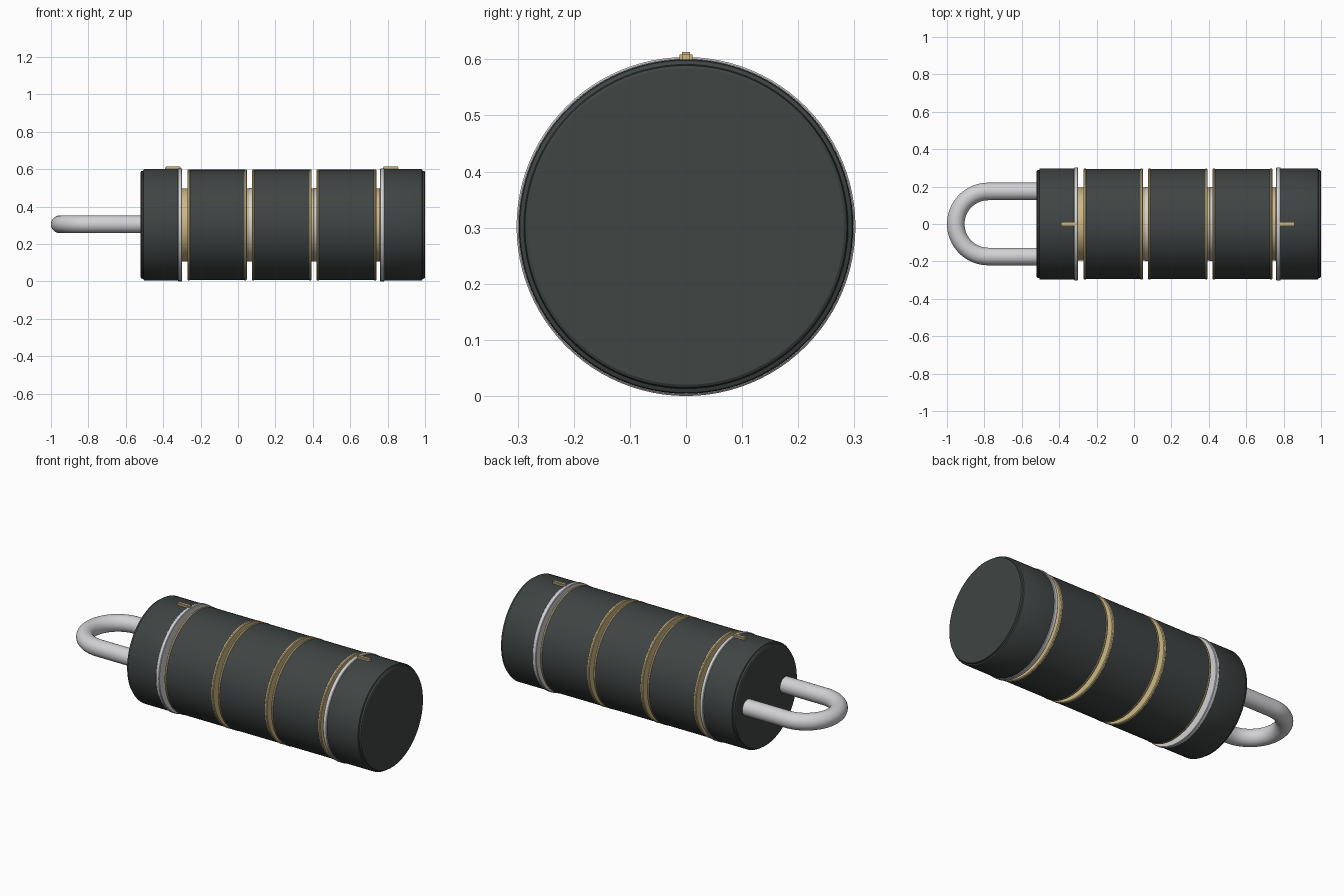
import bpy, bmesh, math
from mathutils import Matrix

if "Cube" in bpy.data.objects:
    bpy.data.objects.remove(bpy.data.objects["Cube"])

AXIS_Z = 0.302


def material(name, color, metallic=0.0):
    m = bpy.data.materials.new(name)
    m.use_nodes = True
    m.diffuse_color = (*color, 1)
    bsdf = m.node_tree.nodes["Principled BSDF"]
    bsdf.inputs["Base Color"].default_value = (*color, 1)
    bsdf.inputs["Roughness"].default_value = 0.45
    return m


charcoal = material("charcoal", (0.050, 0.058, 0.057))
brass = material("brass", (0.62, 0.48, 0.23))
steel = material("steel", (0.64, 0.64, 0.66))


def finish(bm, name, mat, smooth=True):
    bmesh.ops.recalc_face_normals(bm, faces=bm.faces)
    mesh = bpy.data.meshes.new(name)
    bm.to_mesh(mesh)
    bm.free()
    mesh.materials.append(mat)
    ob = bpy.data.objects.new(name, mesh)
    bpy.context.collection.objects.link(ob)
    if smooth:
        bpy.ops.object.select_all(action="DESELECT")
        bpy.context.view_layer.objects.active = ob
        ob.select_set(True)
        bpy.ops.object.shade_smooth_by_angle(angle=math.radians(30))
    return ob


def lathe(name, profile, mat, sides=96):
    """Solid turned around the long axis from (x, radius) pairs."""
    bm = bmesh.new()
    rings = []
    for x, r in profile:
        rings.append([bm.verts.new((x, r * math.cos(a), AXIS_Z + r * math.sin(a)))
                      for a in (math.tau * i / sides for i in range(sides))])
    for lower, upper in zip(rings, rings[1:]):
        for i in range(sides):
            j = (i + 1) % sides
            bm.faces.new((lower[i], lower[j], upper[j], upper[i]))
    bm.faces.new(rings[0])
    bm.faces.new(rings[-1])
    return finish(bm, name, mat)


def disc(name, x0, x1, radius, bevel, mat):
    return lathe(name, [(x0, radius - bevel), (x0 + bevel, radius),
                        (x1 - bevel, radius), (x1, radius - bevel)], mat)


# Inner core seen in the gaps
lathe("core", [(-0.32, 0.195), (0.78, 0.195)], brass)
for i, x in enumerate((0.058, 0.404, 0.757)):
    disc(f"core_washer_{i + 1}", x, x + 0.018, 0.197, 0.001, steel)

# End caps with a small stepped outer edge, collar and index mark
for side, outer, inner, mark in (("right", -0.52, -0.315, -0.347),
                                 ("left", 1.0, 0.78, 0.817)):
    d = 1 if inner > outer else -1
    lathe(f"{side}_end_cap", [(outer, 0.282), (outer + d * 0.003, 0.287),
                              (outer + d * 0.013, 0.289), (outer + d * 0.016, 0.296),
                              (outer + d * 0.020, 0.298), (inner, 0.298)], charcoal)
    disc(f"{side}_collar", inner - 0.006 if d > 0 else inner - 0.02,
         inner + 0.016 if d > 0 else inner + 0.004, 0.302, 0.003, steel)
    bm = bmesh.new()
    bmesh.ops.create_cube(bm, size=1, matrix=Matrix.Translation((mark, 0, 0.602))
                          @ Matrix.Diagonal((0.084, 0.023, 0.022, 1)))
    bmesh.ops.bevel(bm, geom=bm.edges[:], offset=0.004, segments=2, affect="EDGES")
    finish(bm, f"{side}_index_mark", brass)

# Three rotating dials with brass rims
for i, (x0, x1) in enumerate(((-0.27, 0.047), (0.075, 0.394), (0.420, 0.740))):
    disc(f"dial_{i + 1}", x0 + 0.005, x1 - 0.005, 0.295, 0.002, charcoal)
    disc(f"dial_{i + 1}_rim_a", x0, x0 + 0.015, 0.297, 0.004, brass)
    disc(f"dial_{i + 1}_rim_b", x1 - 0.015, x1, 0.297, 0.004, brass)

# Shackle: round bar swept along a U path
bend, reach, bar = 0.174, -0.779, 0.047
path = [(-0.45, bend, 0, 1)]
for k in range(33):
    a = math.pi / 2 + math.pi * k / 32
    path.append((reach + bend * math.cos(a), bend * math.sin(a), math.cos(a), math.sin(a)))
path.append((-0.45, -bend, 0, -1))
bm = bmesh.new()
loops = []
for x, y, nx, ny in path:
    loops.append([bm.verts.new((x + nx * bar * math.cos(t), y + ny * bar * math.cos(t),
                                AXIS_Z + 0.003 + bar * math.sin(t)))
                  for t in (math.tau * s / 32 for s in range(32))])
for a, b in zip(loops, loops[1:]):
    for s in range(32):
        n = (s + 1) % 32
        bm.faces.new((a[s], a[n], b[n], b[s]))
bm.faces.new(loops[0])
bm.faces.new(loops[-1])
finish(bm, "shackle", steel)
